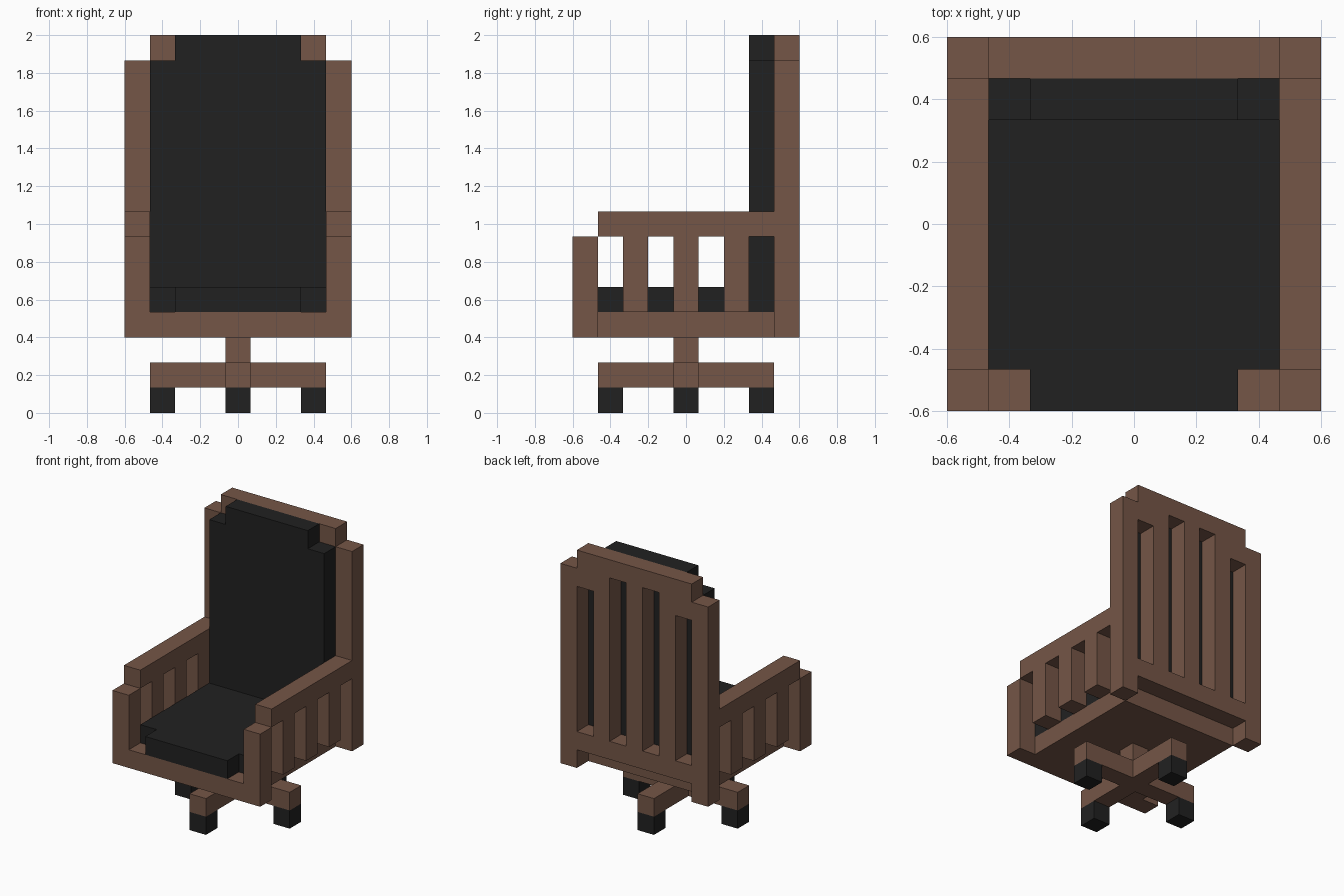
import bpy
import bmesh
from mathutils import Vector

cube = bpy.data.objects.get("Cube")
if cube:
    bpy.data.objects.remove(cube, do_unlink=True)

U = 2 / 15  # one block; the chair is 9 x 9 x 15 blocks


def material(name, color):
    m = bpy.data.materials.new(name)
    m.use_nodes = True
    m.diffuse_color = color
    m.node_tree.nodes["Principled BSDF"].inputs["Base Color"].default_value = color
    return m


wood = material("brown wood", (0.178, 0.093, 0.063, 1))
black = material("black padding", (0.0152, 0.0152, 0.0152, 1))


def box(name, x, y, z, mat):
    """Block spanning (min, max) on each axis, in block units from the front right corner."""
    lo = Vector((x[0] - 4.5, y[0] - 4.5, z[0])) * U
    hi = Vector((x[1] - 4.5, y[1] - 4.5, z[1])) * U
    bm = bmesh.new()
    bmesh.ops.create_cube(bm, size=1)
    for v in bm.verts:
        v.co = Vector((hi[i] if v.co[i] > 0 else lo[i]) for i in range(3))
    mesh = bpy.data.meshes.new(name)
    bm.to_mesh(mesh)
    bm.free()
    mesh.materials.append(mat)
    obj = bpy.data.objects.new(name, mesh)
    bpy.context.collection.objects.link(obj)
    return obj


def extrude(name, outline, mat, place, depth):
    """Prism from a 2D outline; place maps (a, b) to block units, depth is the sweep."""
    bm = bmesh.new()
    offset = Vector((-4.5, -4.5, 0))
    verts = [bm.verts.new((Vector(place(a, b)) + offset) * U) for a, b in outline]
    face = bm.faces.new(verts)
    res = bmesh.ops.extrude_face_region(bm, geom=[face])
    moved = [g for g in res["geom"] if isinstance(g, bmesh.types.BMVert)]
    bmesh.ops.translate(bm, verts=moved, vec=Vector(depth) * U)
    bmesh.ops.recalc_face_normals(bm, faces=bm.faces)
    mesh = bpy.data.meshes.new(name)
    bm.to_mesh(mesh)
    bm.free()
    mesh.materials.append(mat)
    obj = bpy.data.objects.new(name, mesh)
    bpy.context.collection.objects.link(obj)
    return obj


# Cross-shaped foot, column and casters
cross = [(1, 4), (4, 4), (4, 1), (5, 1), (5, 4), (8, 4),
         (8, 5), (5, 5), (5, 8), (4, 8), (4, 5), (1, 5)]
extrude("foot_cross", cross, wood, lambda a, b: (a, b, 1), (0, 0, 1))
box("column", (4, 5), (4, 5), (2, 3), wood)
for name, cx, cy in (("right", 1, 4), ("left", 7, 4), ("front", 4, 1), ("back", 4, 7)):
    box("caster_" + name, (cx, cx + 1), (cy, cy + 1), (0, 1), black)

# Seat base, wide at the front, with a cushion notched at the front corners
seat = [(0, 0), (9, 0), (9, 1), (8, 1), (8, 8), (1, 8), (1, 1), (0, 1)]
extrude("seat_base", seat, wood, lambda a, b: (a, b, 3), (0, 0, 1))
pad = [(2, 0), (7, 0), (7, 1), (8, 1), (8, 7), (1, 7), (1, 1), (2, 1)]
extrude("seat_cushion", pad, black, lambda a, b: (a, b, 4), (0, 0, 1))

# Back cushion with stepped top corners
back_pad = [(1, 4), (8, 4), (8, 14), (7, 14), (7, 15), (2, 15), (2, 14), (1, 14)]
extrude("back_cushion", back_pad, black, lambda a, b: (a, 7, b), (0, 1, 0))

# Arms: posts, rail and hanging slats on each side
for side, x in (("right", (0, 1)), ("left", (8, 9))):
    box("front_post_" + side, x, (0, 1), (4, 7), wood)
    box("back_post_" + side, x, (8, 9), (3, 14), wood)
    box("arm_rail_" + side, x, (1, 8), (7, 8), wood)
    for i, y in enumerate((2, 4, 6)):
        box(f"arm_slat_{side}_{i + 1}", x, (y, y + 1), (4, 7), wood)

# Back frame: bottom rail, stepped top rail and upright slats
box("back_bottom_rail", (1, 8), (8, 9), (4, 5), wood)
top_rail = [(1, 13), (2, 13), (2, 14), (7, 14), (7, 13), (8, 13), (8, 15), (1, 15)]
extrude("back_top_rail", top_rail, wood, lambda a, b: (a, 8, b), (0, 1, 0))
for i, x in enumerate((2, 4, 6)):
    box(f"back_slat_{i + 1}", (x, x + 1), (8, 9), (5, 14), wood)
